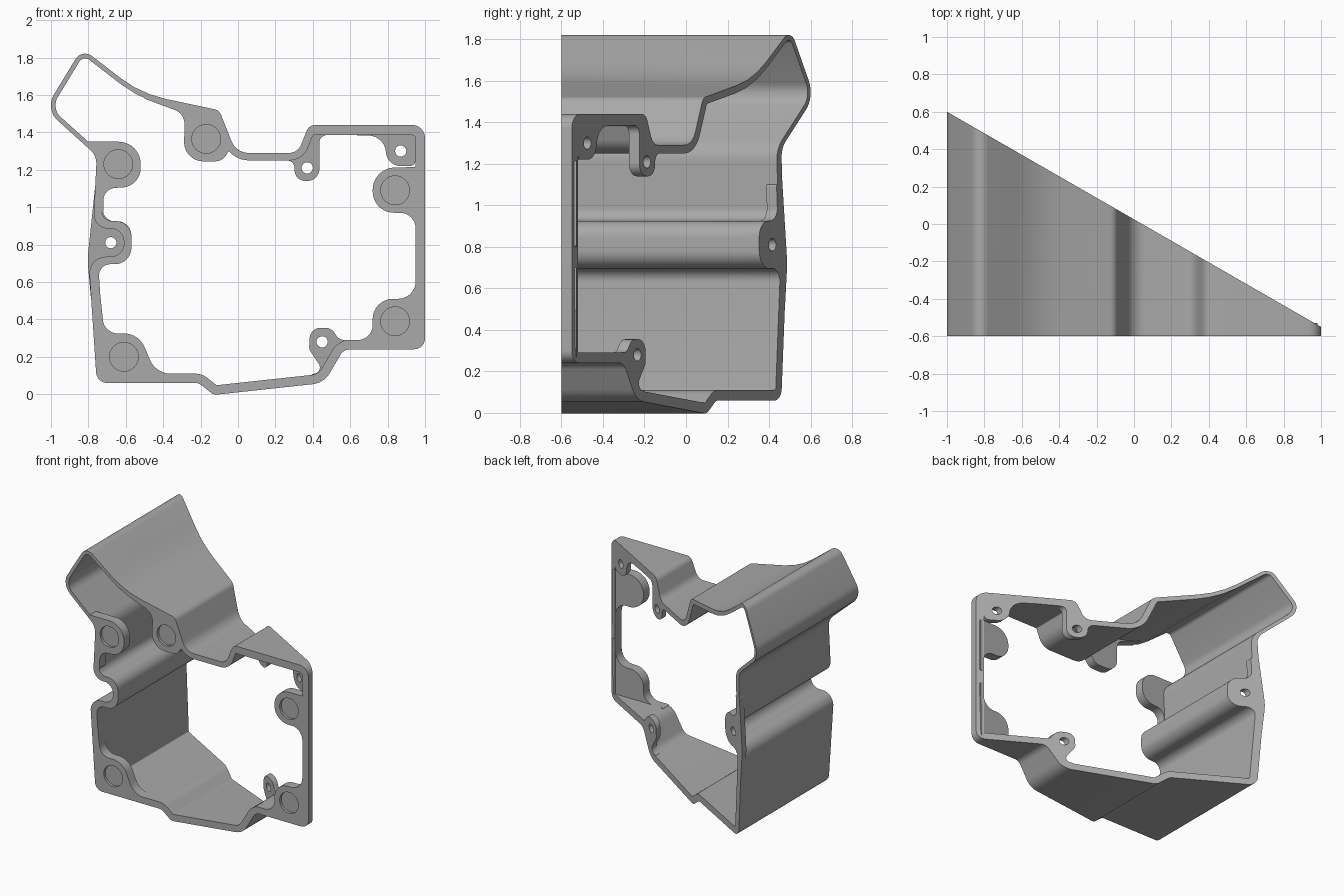
import bpy, bmesh, math
from mathutils import Vector

cube = bpy.data.objects.get("Cube")
if cube:
    bpy.data.objects.remove(cube, do_unlink=True)

grey = bpy.data.materials.new("cast_grey")
grey.use_nodes = True
grey.diffuse_color = (0.4, 0.4, 0.4, 1)
grey.node_tree.nodes["Principled BSDF"].inputs["Base Color"].default_value = (0.4, 0.4, 0.4, 1)

FRONT = -0.6


def front(x):
    return FRONT


def slant(x):
    # Diagonal plane of the rear rim
    return 0.6 - 0.575 * (x + 1)


def rounded(corners):
    """Turn (x, z, radius) corners into a polygon with filleted corners."""
    pts = []
    n = len(corners)
    for i, (x, z, r) in enumerate(corners):
        p = Vector((x, z))
        a = Vector(corners[i - 1][:2]) - p
        b = Vector(corners[(i + 1) % n][:2]) - p
        half = a.angle(b) / 2
        t = min(r / math.tan(half), 0.495 * a.length, 0.495 * b.length)
        r = t * math.tan(half)
        a.normalize()
        b.normalize()
        centre = p + (a + b).normalized() * (r / math.sin(half))
        start, end = p + a * t - centre, p + b * t - centre
        base = math.atan2(start.y, start.x)
        turn = math.remainder(math.atan2(end.y, end.x) - base, math.tau)
        steps = max(2, math.ceil(abs(turn) / math.radians(9)))
        for k in range(steps + 1):
            ang = base + turn * k / steps
            pts.append(centre + r * Vector((math.cos(ang), math.sin(ang))))
    return pts


def inset(corners, walls):
    """Offset clockwise corners inward by a thickness for each edge."""
    n = len(corners)
    ps = [Vector(c[:2]) for c in corners]
    dirs = [(ps[(i + 1) % n] - ps[i]).normalized() for i in range(n)]
    out = []
    for i in range(n):
        d0, d1 = dirs[i - 1], dirs[i]
        t0, t1 = walls[i - 1], walls[i]
        q0 = ps[i] + Vector((d0.y, -d0.x)) * t0
        q1 = ps[i] + Vector((d1.y, -d1.x)) * t1
        cross = d0.x * d1.y - d0.y * d1.x
        gap = q1 - q0
        q = q0 + d0 * ((gap.x * d1.y - gap.y * d1.x) / cross)
        r = corners[i][2] + (t1 if cross > 0 else -t1)
        out.append((q.x, q.y, max(r, 0.01)))
    return out


def circle(x, z, r, n=32):
    return [Vector((x + r * math.cos(k * math.tau / n), z + r * math.sin(k * math.tau / n)))
            for k in range(n)]


def slab(name, loops, y0, y1):
    """Solid between two depth functions; the loops after the first are holes."""
    bm = bmesh.new()
    back, edges = {}, []
    for loop in loops:
        fs = [bm.verts.new((p.x, y0(p.x), p.y)) for p in loop]
        bs = [bm.verts.new((p.x, y1(p.x), p.y)) for p in loop]
        back.update(zip(fs, bs))
        edges += [bm.edges.new((fs[i - 1], fs[i])) for i in range(len(fs))]
    bmesh.ops.triangle_fill(bm, use_beauty=True, edges=edges)
    for f in list(bm.faces):
        bm.faces.new([back[v] for v in reversed(f.verts)])
    for e in edges:
        a, b = e.verts
        bm.faces.new((a, b, back[b], back[a]))
    bmesh.ops.recalc_face_normals(bm, faces=bm.faces[:])
    me = bpy.data.meshes.new(name)
    bm.to_mesh(me)
    bm.free()
    me.materials.append(grey)
    ob = bpy.data.objects.new(name, me)
    bpy.context.collection.objects.link(ob)
    bpy.ops.object.select_all(action='DESELECT')
    ob.select_set(True)
    bpy.context.view_layer.objects.active = ob
    bpy.ops.object.shade_smooth_by_angle(angle=math.radians(30))


# Main wall: clockwise outer corners, starting at the horn peak
outer = [(-0.834, 1.849, 0.06), (-0.52, 1.607, 0.6), (-0.1, 1.518, 0.05), (-0.01, 1.29, 0.1),
         (0.32, 1.29, 0.07), (0.38, 1.44, 0.05), (1, 1.44, 0.07), (1, 0.24, 0.06),
         (0.565, 0.24, 0.06), (0.46, 0.06, 0.12), (-0.13, -0.004, 0.05), (-0.21, 0.06, 0.05),
         (-0.755, 0.06, 0.06), (-0.8, 0.735, 0.1), (-0.61, 0.735, 0.07), (-0.61, 0.885, 0.07),
         (-0.775, 0.885, 0.1), (-0.755, 1.275, 0.1), (-1.032, 1.524, 0.11)]
walls = [0.025, 0.035] + [0.04] * 3 + [0.055] + [0.05] * 7 + [0.04] * 4 + [0.025] * 2
slab("housing_wall", [rounded(outer), rounded(inset(outer, walls))], front, slant)

# Front mounting pads with shallow round pockets
pads = {
    "upper_right_pad": ((-0.64, 1.23), [
        (-0.83, 1.35, 0.01), (-0.52, 1.35, 0.12), (-0.52, 1.11, 0.12),
        (-0.72, 1.1, 0.07), (-0.72, 0.97, 0.01), (-0.765, 0.97, 0.01), (-0.755, 1.275, 0.05)]),
    "upper_middle_pad": ((-0.17, 1.365), [
        (-0.5, 1.597, 0.01), (-0.105, 1.51, 0.05), (-0.01, 1.29, 0.1), (0.1, 1.28, 0.01),
        (0.1, 1.25, 0.01), (-0.04, 1.32, 0.04), (-0.08, 1.245, 0.1), (-0.29, 1.245, 0.12),
        (-0.285, 1.5, 0.08), (-0.5, 1.58, 0.01)]),
    "upper_left_pad": ((0.84, 1.09), [
        (0.98, 1.215, 0.01), (0.72, 1.21, 0.12), (0.72, 0.97, 0.12), (0.95, 0.97, 0.12),
        (0.95, 0.8, 0.01), (0.98, 0.8, 0.01)]),
    "lower_left_pad": ((0.84, 0.39), [
        (0.95, 0.7, 0.01), (0.95, 0.51, 0.12), (0.72, 0.51, 0.12), (0.72, 0.29, 0.1),
        (0.56, 0.29, 0.01), (0.56, 0.25, 0.01), (0.97, 0.25, 0.04), (0.98, 0.7, 0.01)]),
    "lower_right_pad": ((-0.61, 0.2), [
        (-0.735, 0.52, 0.01), (-0.715, 0.325, 0.08), (-0.53, 0.325, 0.12), (-0.44, 0.11, 0.12),
        (-0.25, 0.11, 0.01), (-0.25, 0.08, 0.01), (-0.745, 0.07, 0.05), (-0.77, 0.52, 0.01)]),
}
for name, (c, corners) in pads.items():
    slab(name, [rounded(corners), circle(*c, 0.077)], front, lambda x: FRONT + 0.072)
    slab(name + "_pocket_floor", [circle(*c, 0.077)],
         lambda x: FRONT + 0.02, lambda x: FRONT + 0.072)

# Rear screw ears lying along the slanted rim
ears = {
    "side_ear": ((-0.68, 0.81), [
        (-0.785, 0.5, 0.01), (-0.74, 0.5, 0.01), (-0.755, 0.695, 0.06), (-0.57, 0.695, 0.11),
        (-0.57, 0.925, 0.11), (-0.725, 0.925, 0.06), (-0.715, 1.1, 0.01), (-0.765, 1.1, 0.01),
        (-0.805, 0.72, 0.4)]),
    "top_ear": ((0.37, 1.21), [
        (0.22, 1.25, 0.01), (0.3, 1.25, 0.04), (0.305, 1.14, 0.065), (0.435, 1.14, 0.065),
        (0.435, 1.385, 0.04), (0.52, 1.385, 0.01), (0.52, 1.42, 0.01), (0.38, 1.43, 0.05),
        (0.32, 1.29, 0.07), (0.22, 1.28, 0.01)]),
    "bottom_ear": ((0.45, 0.28), [
        (0.36, 0.1, 0.01), (0.46, 0.12, 0.04), (0.38, 0.24, 0.05), (0.385, 0.355, 0.065),
        (0.5, 0.355, 0.06), (0.54, 0.29, 0.05), (0.64, 0.29, 0.01), (0.64, 0.25, 0.01),
        (0.565, 0.245, 0.05), (0.46, 0.07, 0.1)]),
    "corner_ear": ((0.87, 1.3), [
        (0.62, 1.385, 0.01), (0.78, 1.38, 0.12), (0.8, 1.22, 0.08), (0.94, 1.22, 0.03),
        (0.97, 1.3, 0.01), (0.97, 1.41, 0.04), (0.62, 1.41, 0.01)]),
}
for name, (c, corners) in ears.items():
    slab(name, [rounded(corners), circle(*c, 0.03, 24)], lambda x: slant(x) - 0.05, slant)
